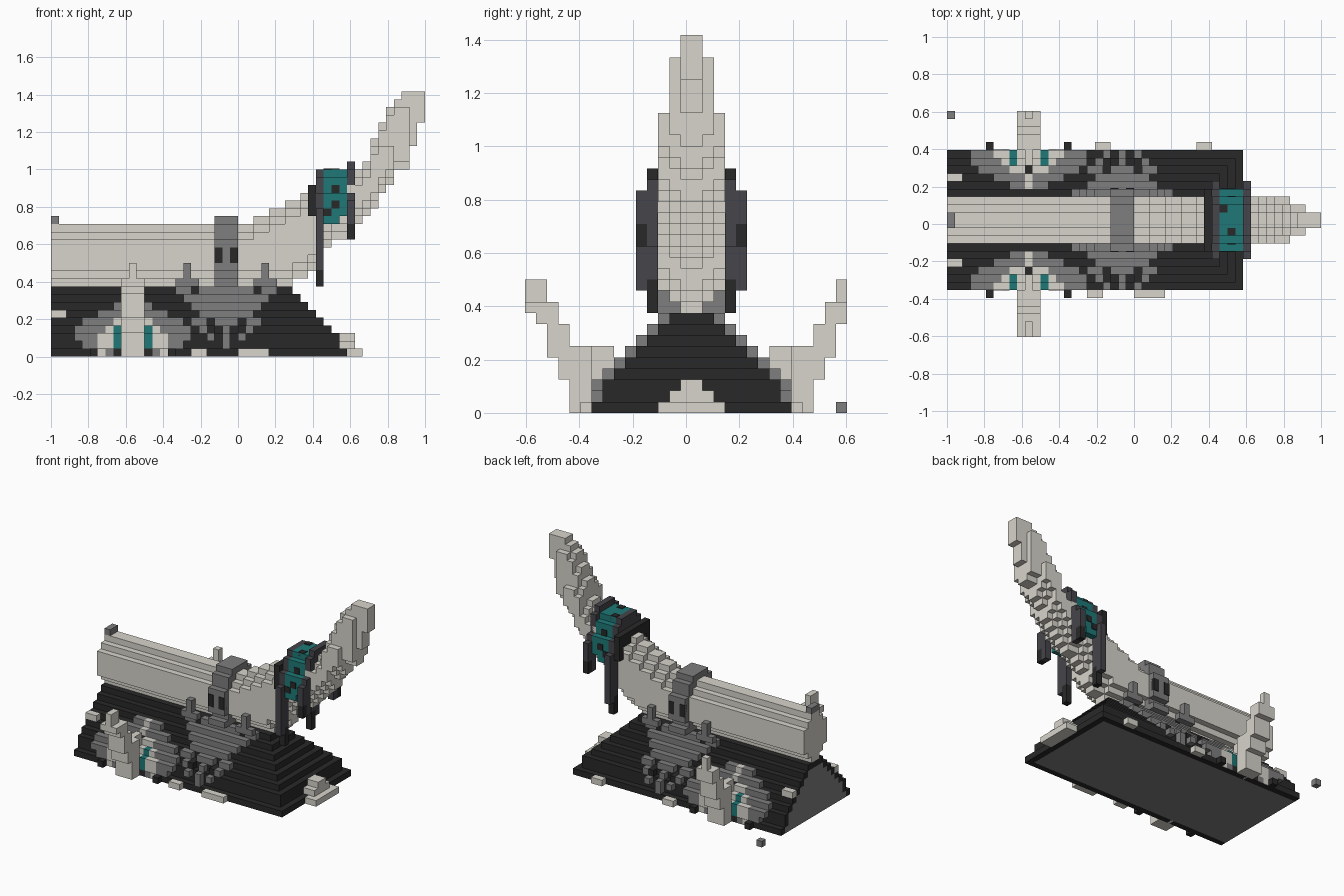
import bpy, bmesh
from mathutils import Vector

cube = bpy.data.objects.get("Cube")
if cube:
    bpy.data.objects.remove(cube, do_unlink=True)

U = 1 / 24          # block size
MID = U / 2         # symmetry plane in y
LIMIT = 14          # blocks available on the +y side


def material(name, rgb):
    m = bpy.data.materials.new(name)
    m.use_nodes = True
    m.diffuse_color = (*rgb, 1)
    m.node_tree.nodes["Principled BSDF"].inputs["Base Color"].default_value = (*rgb, 1)
    return m


MATS = [material("bone", (.68, .66, .60)), material("black_slate", (.022, .022, .022)),
        material("stone_gray", (.21, .21, .21)), material("charcoal", (.06, .06, .07)),
        material("teal", (.013, .19, .185))]
BONE, BLACK, GRAY, CHAR, TEAL = range(len(MATS))
LETTER = {"B": BONE, "G": GRAY, "T": TEAL, "K": BLACK}


class Part:
    """Collects blocks measured in grid cells and turns them into one object."""

    def __init__(self, name):
        self.name, self.bm = name, bmesh.new()

    def box(self, x, y, z, mat):
        lo = Vector((x[0], y[0], z[0]))
        hi = Vector((x[1], min(y[1], LIMIT), z[1]))
        if hi.y <= lo.y:
            return
        made = bmesh.ops.create_cube(self.bm, size=1)["verts"]
        for v in made:
            p = [l + (c + .5) * (h - l) for c, l, h in zip(v.co, lo, hi)]
            v.co = (p[0] * U - 1, p[1] * U + MID, p[2] * U)
        for f in {f for v in made for f in v.link_faces}:
            f.material_index = mat

    def pair(self, x, y, z, mat):
        self.box(x, y, z, mat)
        self.box(x, (-y[1], -y[0]), z, mat)

    def finish(self):
        mesh = bpy.data.meshes.new(self.name)
        self.bm.normal_update()
        self.bm.to_mesh(mesh)
        self.bm.free()
        for m in MATS:
            mesh.materials.append(m)
        ob = bpy.data.objects.new(self.name, mesh)
        bpy.context.collection.objects.link(ob)


def roof_half(k):
    return 9 - max(1, k - 1) if k else 9


def rounded(part, x, bottom, top, widest, mat, cap=lambda k: 9):
    """Slice with stepped round outline, one box per run of equal width."""
    start, last = bottom, None
    for k in range(bottom, top + 1):
        half = min(widest, 1 + min(k - bottom, top - 1 - k), cap(k)) if k < top else None
        if half != last:
            if last:
                part.box(x, (-last, last), (start, k), mat)
            start, last = k, half


def pattern(part, center, rows, top):
    """Mirrored pixel ornament on both roof slopes; the lowest row is a thin inlay."""
    for n, row in enumerate(rows):
        k = top - n
        inner = roof_half(k) if k < 9 else 3
        y, z = ((inner, inner + 1), (k, k + 1)) if k else ((8.5, 9.05), (.02, .98))
        for off, ch in enumerate(row):
            if ch in LETTER:
                for i in {center + off, center - off}:
                    part.pair((i, i + 1), y, z, LETTER[ch])


# Stepped roof-shaped base: dark shell around a gray core seen below and at the cut end
base = Part("stepped_base")
for k in range(8):
    h = roof_half(k)
    base.box((0, h + 28), (1 - h, h - 1), (k, k + 1), GRAY)
    base.pair((0, h + 28), (h - 1, h), (k, k + 1), BLACK)
    base.box((h + 28, h + 29), (-h, h), (k, k + 1), BLACK)
base.box((0, 31), (-2, 2), (8, 9), BLACK)
base.finish()

# Straight trunk
trunk = Part("trunk")
rounded(trunk, (0, 26), 9, 17, 3, BONE)
trunk.box((0, 1), (-1, 1), (17, 18), GRAY)
trunk.finish()

# Curved horn: bottom and top of each column from the trunk to the tip
horn = Part("horn")
bottoms = [9, 9, 9, 9, 9, 10, 10, 11, 13, 14, 15, 15, 16, 17, 18, 19, 21, 22, 24, 24, 27, 30]
tops = [18, 18, 19, 19, 20, 20, 21, 21, 22, 22, 23, 23, 24, 24, 25, 28, 30, 32, 33, 34, 34, 34]
for n, (b, t) in enumerate(zip(bottoms, tops)):
    i = 26 + n
    widest = 3 if i < 44 else 2 if i < 46 else 1
    rounded(horn, (i, i + 1), b, t, widest, BONE,
            lambda k: 1 if k >= 32 else 2 if k >= 27 else 3)
horn.finish()

# Rear ring of the horn band with its long hanging pegs
rear_ring = Part("rear_ring")
rear_ring.pair((33, 34), (3, 4), (18, 22), BLACK)
rear_ring.box((33, 34), (-3, 3), (20, 22), BLACK)
rear_ring.pair((34, 35), (3, 4), (12, 21), CHAR)
rear_ring.pair((34, 35), (3, 4), (9, 12), BLACK)
rear_ring.pair((34, 35), (4, 5), (11, 19), CHAR)
rear_ring.box((34, 35), (-3, 3), (20, 23), CHAR)
rear_ring.box((34, 35), (-2, 2), (23, 24), CHAR)
rear_ring.finish()

# Front ring of the horn band
front_ring = Part("front_ring")
front_ring.pair((38, 39), (3, 4), (15, 21), CHAR)
front_ring.pair((38, 39), (4, 5), (17, 20), CHAR)
front_ring.pair((38, 39), (4, 5), (15, 17), BLACK)
front_ring.box((38, 39), (-3, 3), (21, 24), CHAR)
front_ring.box((38, 39), (-2, 2), (24, 25), CHAR)
front_ring.finish()

# Teal sleeve with dark studs between the rings
sleeve = Part("teal_sleeve")
for i in (35, 36, 37):
    sleeve.box((i, i + 1), (-4, 4), (17 if i < 37 else 18, 21), TEAL)
    sleeve.box((i, i + 1), (-3, 3), (21, 23), TEAL)
    sleeve.box((i, i + 1), (-2, 2), (23, 24), TEAL)
for i, k, y in ((35, 18, 4), (36, 19, 4), (36, 21, 3)):
    sleeve.pair((i, i + 1), (y - .5, y + .1), (k, k + 1), BLACK)
for i, y in ((35, 1), (36, -2)):
    sleeve.box((i, i + 1), (y, y + 1), (23.5, 24.1), BLACK)
sleeve.finish()

# Collar strapping the trunk to the base
collar = Part("collar")
for y, z in (((-3, 3), (9, 11)), ((-4, 4), (11, 15)), ((-3, 3), (15, 17)), ((-2, 2), (17, 18))):
    collar.box((21, 24), y, z, GRAY)
for i in (21, 23):
    collar.pair((i, i + 1), (3.5, 4.1), (12, 14), BLACK)
collar.finish()

# Gray ornament beneath the collar
ornament = Part("collar_ornament")
pattern(ornament, 22, [".....G", ".....G", "GG..GGG", "GGGGKGG", "GGGGGG", "GGGGG", "GGGG",
                       "GG.GG", "G.KG", "G.G", "G"], 11)
ornament.finish()

# Claw sockets on both slopes, with a dark peg at each side
socket = Part("claw_socket")
pattern(socket, 10, ["BGG", "BGGGG", "KBBGGGG", "BBTBGGGG", "BBTBBGGG", "BBTBBGG", "BB.GB"], 6)
for i in (5, 15):
    socket.pair((i, i + 1), (9, 10), (0, 1), BLACK)
socket.finish()

# Upward curving claws: columns run from the tip inwards
claws = Part("claws")
spans = [(9, 12), (8, 12), (5, 10), (3, 8), (0, 6), (0, 6), (0, 6), (1, 6)]
for n, (b, t) in enumerate(spans):
    y = (14 - n, 15 - n)
    x = (9, 12) if n < 6 else (10, 11)
    claws.pair(x, y, (b, min(t, 10)), BONE)
    if t > 10:
        claws.pair((10, 11), y, (10, t), BONE)
claws.finish()

# Bone chips around the base and one loose stone
chips = Part("bone_chips")
for i, e, side in ((18, 20, -1), (24, 28, -1), (19, 21, 1), (32, 34, 1)):
    chips.box((i, e), (9, 10) if side > 0 else (-10, -9), (0, 1), BONE)
chips.pair((0, 2), (5, 6), (5, 6), BONE)
for k, (start, end) in enumerate(((38, 40), (37, 39), (37, 39))):
    chips.box((start, end), (-3 + k, 3 - k), (k, k + 1), BONE)
chips.finish()

stone = Part("loose_stone")
stone.box((0, 1), (13, 14), (0, 1), GRAY)
stone.finish()
